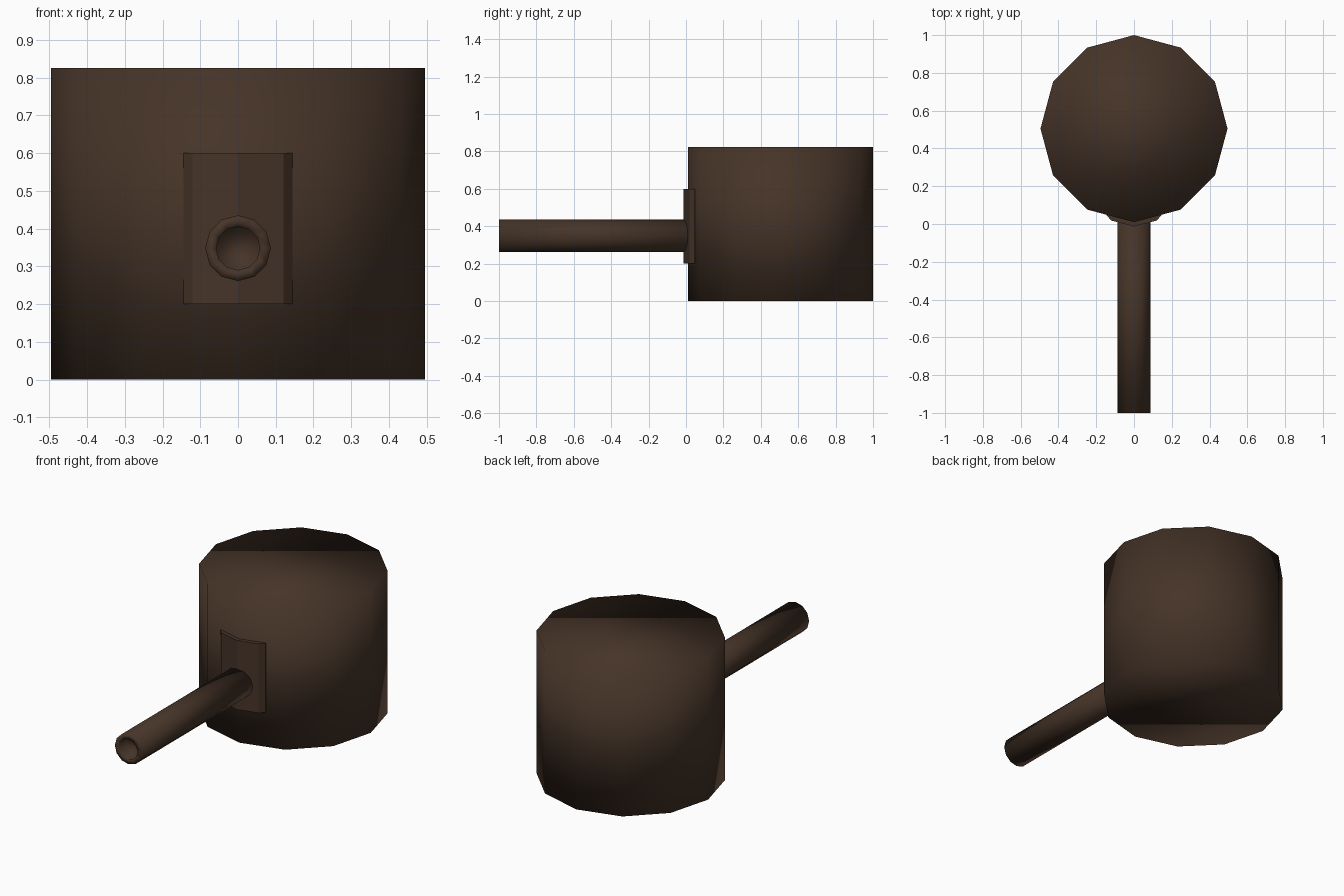
import bpy, bmesh, math

if "Cube" in bpy.data.objects:
    bpy.data.objects.remove(bpy.data.objects["Cube"])

mat = bpy.data.materials.new("dark_brown")
mat.diffuse_color = (0.06, 0.034, 0.021, 1)
mat.use_nodes = True
mat.node_tree.nodes["Principled BSDF"].inputs["Base Color"].default_value = mat.diffuse_color


def add_object(name, bm, smooth):
    bmesh.ops.recalc_face_normals(bm, faces=bm.faces)
    for f in bm.faces:
        f.smooth = smooth
    me = bpy.data.meshes.new(name)
    bm.to_mesh(me)
    bm.free()
    me.materials.append(mat)
    ob = bpy.data.objects.new(name, me)
    bpy.context.collection.objects.link(ob)
    return ob


def loft(name, rings, smooth):
    """Join equal-length point rings into a closed, capped skin."""
    bm = bmesh.new()
    vs = [[bm.verts.new(p) for p in ring] for ring in rings]
    n = len(vs[0])
    for a, b in zip(vs, vs[1:]):
        for i in range(n):
            j = (i + 1) % n
            bm.faces.new((a[i], a[j], b[j], b[i]))
    bm.faces.new(vs[0])
    bm.faces.new(vs[-1])
    return add_object(name, bm, smooth)


def circle(r, sides=12):
    return [(r * math.cos(2 * math.pi * i / sides), r * math.sin(2 * math.pi * i / sides))
            for i in range(sides)]


# Twelve-sided drum body
loft("body", [[(x, y + 0.505, z) for x, y in circle(0.495)] for z in (0, 0.825)], True)

# Barrel with a recessed bore: (radius, y) stations from root to bore floor
stations = [(0.087, 0.05), (0.087, -1.0), (0.058, -1.0), (0.058, -0.94)]
loft("barrel", [[(x, y, z + 0.348) for x, z in circle(r)] for r, y in stations], True)

# Bent mounting plate that follows the two front facets, with chamfered sides
half = [(0, -0.013), (0.12, 0.018), (0.145, 0.046)]
outline = [(-x, y) for x, y in reversed(half)] + half[1:] + [(0.145, 0.06), (0, 0.03), (-0.145, 0.06)]
loft("barrel_plate", [[(x, y, z) for x, y in outline] for z in (0.2, 0.6)], False)
